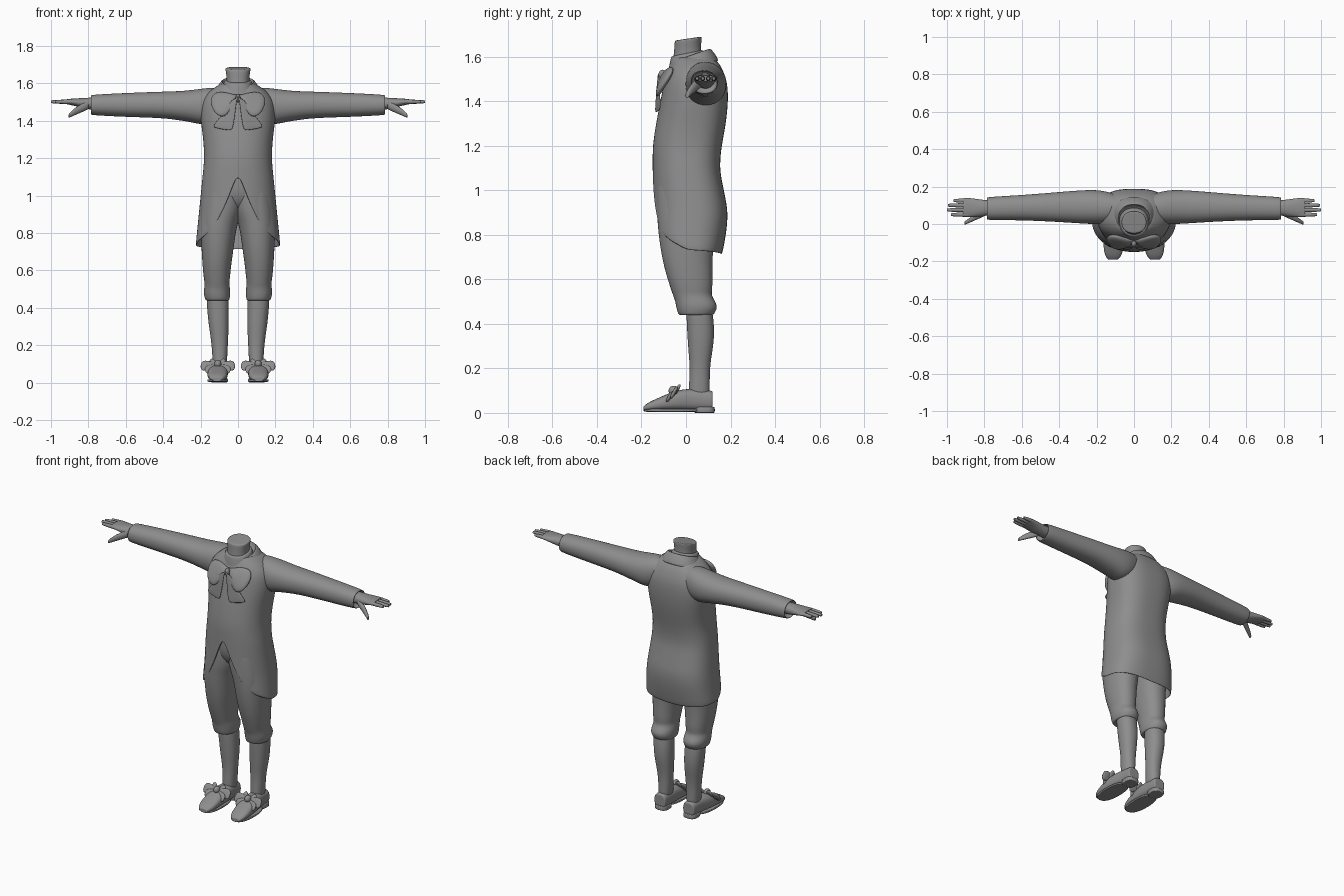
import bpy, bmesh, math
from mathutils import Vector

X, Y, Z = range(3)

default_cube = bpy.data.objects.get("Cube")
if default_cube:
    bpy.data.objects.remove(default_cube)

GREY = (.27, .27, .27, 1)
cloth = bpy.data.materials.new("plain_grey")
cloth.use_nodes = True
cloth.diffuse_color = GREY
cloth.node_tree.nodes["Principled BSDF"].inputs["Base Color"].default_value = GREY


def finish(name, bm, mirror=True, thickness=0):
    """Turn a bmesh into a smooth object with its modifiers."""
    bmesh.ops.recalc_face_normals(bm, faces=bm.faces)
    mesh = bpy.data.meshes.new(name)
    bm.to_mesh(mesh)
    bm.free()
    mesh.materials.append(cloth)
    for poly in mesh.polygons:
        poly.use_smooth = True
    part = bpy.data.objects.new(name, mesh)
    bpy.context.scene.collection.objects.link(part)
    if mirror:
        part.modifiers.new("mirror", "MIRROR")
    if thickness:
        solid = part.modifiers.new("thickness", "SOLIDIFY")
        solid.thickness = thickness
        solid.offset = -1
    smooth = part.modifiers.new("smooth", "SUBSURF")
    smooth.levels = smooth.render_levels = 2
    return part


def bridge(bm, rings):
    """Join successive closed rings of vertices with quads."""
    for lower, upper in zip(rings, rings[1:]):
        count = len(lower)
        for here in range(count):
            after = (here + 1) % count
            bm.faces.new((lower[here], lower[after], upper[after], upper[here]))


def bend(value, power):
    """Coordinate of a rounded-square outline from a sine or cosine."""
    return math.copysign(abs(value) ** (2 / power), value)


def shrunk(ring, factor, shift=Vector()):
    """Copy of an outline scaled towards its middle and moved."""
    middle = sum(ring, Vector()) / len(ring)
    return [middle + (point - middle) * factor + shift for point in ring]


def loft(name, axis, rows, power=2.2, sides=20, mirror=True, tilt=0, pocket=0):
    """Skin rounded sections; each row is a place on the axis, then two extents.
    A pocket hollows the last end to that depth."""
    across, along = [k for k in range(3) if k != axis]
    outlines = []
    for place, left, right, near, far in rows:
        outline = []
        for step in range(sides):
            turn = math.tau * step / sides
            point = Vector()
            point[axis] = place
            point[across] = (left + right + (right - left) * bend(math.cos(turn), power)) / 2
            point[along] = (near + far + (far - near) * bend(math.sin(turn), power)) / 2
            point.z += tilt * point.y
            outline.append(point)
        outlines.append(outline)
    # Tight rings at both ends keep the rims crisp
    first, last = outlines[0], outlines[-1]
    outlines.insert(0, shrunk(first, .9))
    outlines.append(shrunk(last, .9))
    if pocket:
        inward = Vector()
        inward[axis] = -pocket
        outlines.append(shrunk(last, .9, inward))
    bm = bmesh.new()
    rings = [[bm.verts.new(point) for point in outline] for outline in outlines]
    bridge(bm, rings)
    bm.faces.new(rings[0])
    bm.faces.new(rings[-1])
    return finish(name, bm, mirror)


def central_loft(name, rows, **options):
    """Upright loft on the centre line: height, half width, front, back."""
    full = [(z, -half, half, front, back) for z, half, front, back in rows]
    return loft(name, Z, full, mirror=False, **options)


def puff(name, outline, depth):
    """Soft cushion of cloth from an outline."""
    middle = sum(outline, Vector()) / len(outline)
    normal = Vector()
    for point, after in zip(outline, outline[1:] + outline[:1]):
        normal += (point - middle).cross(after - middle)
    normal.normalize()
    bm = bmesh.new()
    rim = [bm.verts.new(point) for point in outline]
    for side in (depth, -depth):
        inner = [bm.verts.new(point) for point in shrunk(outline, .7, normal * side)]
        bridge(bm, [rim, inner])
        bm.faces.new(inner)
    return finish(name, bm)


def knot(name, centre, size):
    """Rounded lump holding a bow together."""
    bm = bmesh.new()
    bmesh.ops.create_uvsphere(bm, u_segments=12, v_segments=8, radius=1)
    for vert in bm.verts:
        vert.co = [middle + v * s for middle, v, s in zip(centre, vert.co, size)]
    return finish(name, bm, centre[X] != 0)


def interpolate(table, key):
    """Values for a key from a table sorted by its first column."""
    for (low, *before), (high, *after) in zip(table, table[1:]):
        if key <= high:
            share = max(0, (key - low) / (high - low))
            return [a + (b - a) * share for a, b in zip(before, after)]
    return after


# Coat body: height, half width, front, back
COAT = [(.7, .23, -.14, .16), (.8, .22, -.15, .18), (.9, .21, -.15, .19),
        (1, .2, -.15, .17), (1.1, .19, -.15, .15), (1.2, .18, -.15, .16),
        (1.3, .185, -.135, .18), (1.4, .2, -.115, .19), (1.48, .2, -.1, .187),
        (1.53, .18, -.085, .17), (1.57, .14, -.066, .15), (1.6, .09, -.05, .12)]
# Cutaway hem: degrees from the front, height
HEM = [(0, 1.12), (17, .95), (35, .83), (55, .78), (90, .73), (180, .71)]
WAIST, COLUMNS, SKIRT_ROWS = 1.13, 48, 8


def coat_point(turn, z):
    """Point on the coat, rounder in front and squarer behind."""
    half, front, back = interpolate(COAT, z)
    power = 2.2 if math.cos(turn) > 0 else 2.7
    x = half * bend(math.sin(turn), power)
    y = (front + back - (back - front) * bend(math.cos(turn), power)) / 2
    return x, y, z


bm = bmesh.new()
turns = [math.tau * column / COLUMNS for column in range(COLUMNS)]
rings = []
for step in range(SKIRT_ROWS, 0, -1):
    ring = []
    for turn in turns:
        hem, = interpolate(HEM, math.degrees(min(turn, math.tau - turn)))
        ring.append(bm.verts.new(coat_point(turn, WAIST + (hem - WAIST) * step / SKIRT_ROWS)))
    rings.append(ring)
for height in [WAIST] + [row[0] for row in COAT if row[0] > WAIST]:
    rings.append([bm.verts.new(coat_point(turn, height)) for turn in turns])
bridge(bm, rings)
finish("coat_body", bm, mirror=False, thickness=.008)

# Sleeves with hollow cuffs
loft("sleeve", X, [(.05, .03, .14, 1.44, 1.57), (.12, .005, .168, 1.4, 1.58),
     (.18, -.005, .182, 1.375, 1.575), (.24, 0, .183, 1.39, 1.567), (.3, .003, .18, 1.4, 1.56),
     (.4, .01, .172, 1.415, 1.557), (.6, .02, .155, 1.42, 1.55),
     (.79, .02, .145, 1.43, 1.54)], pocket=.04)

# Hands
loft("palm", X, [(.74, .05, .125, 1.455, 1.527), (.82, .04, .13, 1.463, 1.523),
     (.87, .035, .14, 1.48, 1.52), (.915, .037, .14, 1.488, 1.517)])
for order, finger in enumerate(("index", "middle", "ring", "little")):
    y, tip = .05 + .025 * order, 1 - .012 * abs(order - 1.3) ** 2
    rows = [(x, y - r, y + r, 1.502 - r, 1.502 + r)
            for x, r in ((.88, .013), (tip - .03, .012), (tip, .008))]
    loft(finger + "_finger", X, rows, sides=8)
loft("thumb", X, [(.8, .04, .08, 1.46, 1.51), (.87, .01, .04, 1.43, 1.475),
     (.905, -.005, .015, 1.415, 1.437)], sides=10)

# Neck, neckcloth and turned collar
central_loft("neck", [(1.54, .075, -.07, .09), (1.6, .06, -.058, .07),
             (1.64, .062, -.053, .068), (1.68, .07, -.052, .072)], tilt=.15)
central_loft("neckcloth", [(1.53, .1, -.085, .1), (1.58, .085, -.075, .09),
             (1.615, .072, -.068, .08)], tilt=.2)
central_loft("collar", [(1.53, .13, -.07, .15), (1.57, .11, -.06, .13),
             (1.6, .09, -.05, .11)], tilt=.35, pocket=.03)


def chest_outline(points, slope):
    """Lay a flat outline of x and z against the chest."""
    return [Vector((x, max(-.14, -.132 + .2 * x + slope * (z - 1.47)), z)) for x, z in points]


# Neck bow
puff("bow_loop", chest_outline([(0, 1.54), (.06, 1.56), (.14, 1.56), (.16, 1.5),
     (.13, 1.43), (.07, 1.4), (.01, 1.49)], .6), .018)
puff("bow_tail", chest_outline([(0, 1.53), (.03, 1.53), (.08, 1.44), (.145, 1.37),
     (.135, 1.355), (.04, 1.34), (.025, 1.345), (.01, 1.44)], .1), .005)
knot("bow_knot", (0, -.105, 1.52), (.014, .02, .022))

# Breeches
central_loft("breeches_hips", [(.92, .16, -.08, .1), (.98, .18, -.128, .14),
             (1.06, .18, -.138, .13), (1.2, .16, -.13, .13)])
loft("breeches_leg", Z, [(.44, .045, .175, -.035, .125), (.475, .04, .185, -.045, .145),
     (.505, .042, .182, -.05, .13), (.53, .047, .178, -.06, .114),
     (.56, .042, .184, -.07, .12), (.62, .037, .19, -.09, .12), (.7, .025, .195, -.11, .12),
     (.8, .012, .2, -.125, .13), (.87, -.004, .2, -.13, .14), (.93, -.03, .195, -.135, .14),
     (1.05, -.03, .18, -.135, .13)])

# Stockings
loft("stocking", Z, [(.08, .06, .135, .01, .108), (.2, .054, .14, .018, .106),
     (.28, .05, .153, .01, .12), (.36, .048, .163, .005, .13), (.46, .05, .17, 0, .12)])

# Shoes with sole and heel
loft("shoe", Y, [(-.19, .085, .14, .01, .03), (-.17, .067, .155, .01, .047),
     (-.13, .055, .165, .01, .065), (-.04, .052, .162, .01, .105),
     (.03, .055, .145, .01, .11), (.12, .06, .14, .01, .1)], power=2.6)
loft("sole", Z, [(z, .053, .165, -.193, .06) for z in (.005, .018)], power=2.4)
loft("heel", Z, [(z, .056, .144, .037, .13) for z in (0, .027)], power=2.8)

# Shoe bows: loops, tails and ruffles fanned around the instep
INSTEP = Vector((.108, -.05, .095))
for side, prefix in ((1, "outer"), (-1, "inner")):
    for piece, reach, degrees, width in (("loop", .09, 5, .035), ("tail", .08, -35, .025),
                                         ("ruffle", .06, 40, .03)):
        turn = math.radians(degrees)
        out = Vector((side * math.cos(turn), math.sin(turn) / 2 - .1, math.sin(turn) / 2 - .1))
        spread = Vector((-side * math.sin(turn) / 2, .5, .9))
        fan = [(0, -.3), (.6, -.9), (1, -1), (1.1, 0), (1, 1), (.6, .9), (0, .3)]
        outline = [INSTEP + out * reach * u + spread * width * v for u, v in fan]
        puff(prefix + "_shoe_bow_" + piece, outline, .009)
knot("shoe_bow_knot", INSTEP + Vector((0, -.005, .005)), (.02, .025, .022))
